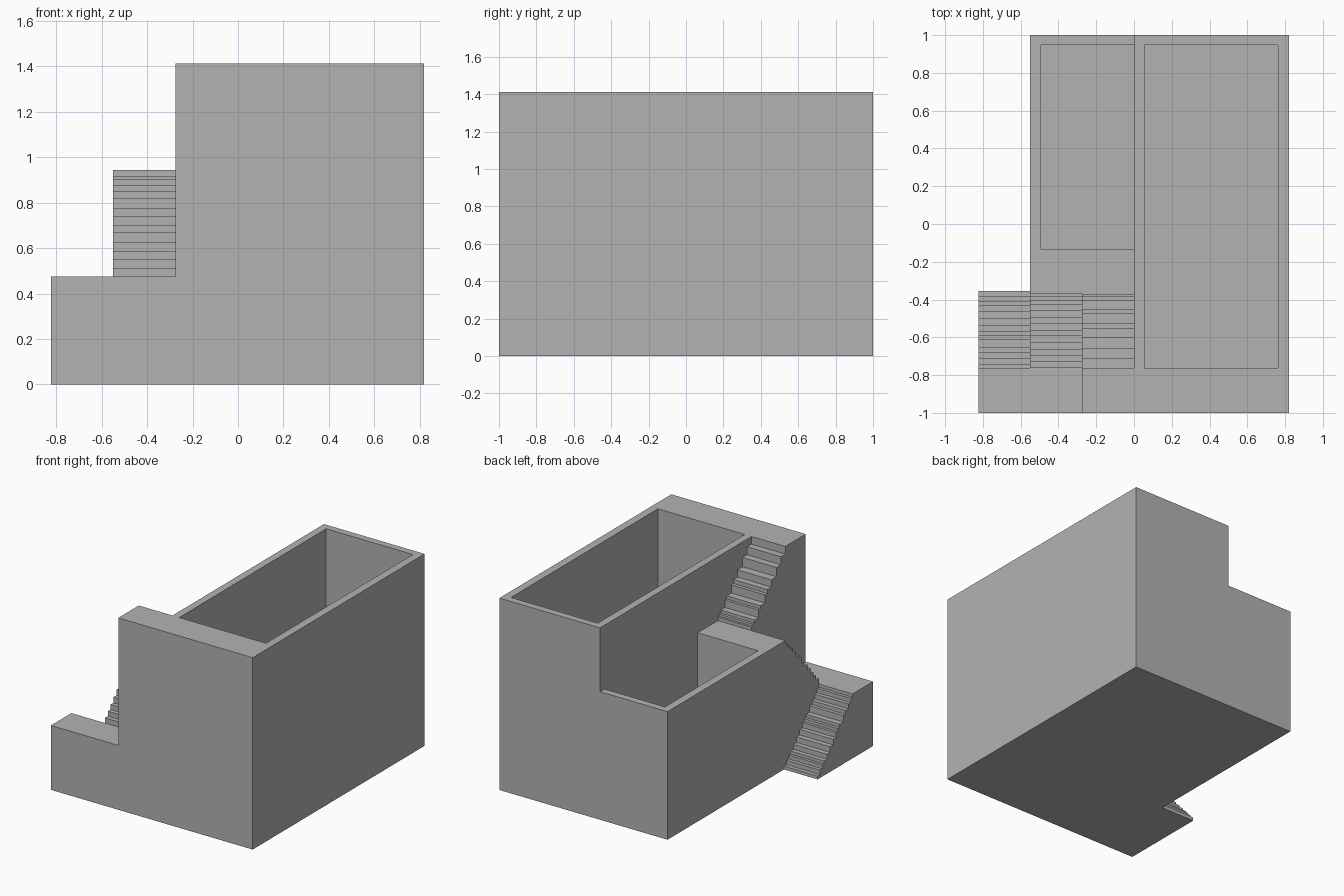
import bpy
import bmesh

cube = bpy.data.objects.get("Cube")
if cube:
    bpy.data.objects.remove(cube, do_unlink=True)

# Main levels and plan lines
LOW, MID, TOP = 0.474, 0.943, 1.413
X0, X1, X2, X3, X4 = -0.824, -0.55, -0.275, 0.0, 0.82
LANDING = -0.762          # back edge of the front landings
FLOOR = 0.055             # slab under the pits

stone = bpy.data.materials.new("plain grey")
stone.use_nodes = True
grey = (0.45, 0.45, 0.45, 1)
stone.diffuse_color = grey
stone.node_tree.nodes["Principled BSDF"].inputs["Base Color"].default_value = grey


def extrude_profile(name, points, xa, xb):
    """Solid made from a (y, z) side profile swept from xa to xb."""
    bm = bmesh.new()
    face = bm.faces.new([bm.verts.new((xa, y, z)) for y, z in points])
    geom = bmesh.ops.extrude_face_region(bm, geom=[face])["geom"]
    verts = [g for g in geom if isinstance(g, bmesh.types.BMVert)]
    bmesh.ops.translate(bm, verts=verts, vec=(xb - xa, 0, 0))
    bmesh.ops.recalc_face_normals(bm, faces=bm.faces)
    mesh = bpy.data.meshes.new(name)
    bm.to_mesh(mesh)
    bm.free()
    mesh.materials.append(stone)
    obj = bpy.data.objects.new(name, mesh)
    bpy.context.scene.collection.objects.link(obj)
    return obj


def block(name, xa, xb, ya, yb, za, zb):
    return extrude_profile(name, [(ya, za), (ya, zb), (yb, zb), (yb, za)], xa, xb)


def flight(risers, z_from, z_to):
    """Stepped outline: each riser is as tall as the tread behind it is deep."""
    ends = risers + [risers[-1] + 0.022]
    points, z = [], z_from
    for i, y in enumerate(risers):
        points.append((y, z))
        t = (ends[i + 1] - risers[0]) / (ends[-1] - risers[0])
        z = z_from + (z_to - z_from) * t
        points.append((y, z))
    return points


# Riser positions, front to back, of the three uneven flights
lower = [LANDING, -.74, -.712, -.68, -.654, -.612, -.59, -.57, -.537, -.5,
         -.463, -.43, -.41, -.384, -.355]
middle = [LANDING, -.728, -.696, -.664, -.627, -.59, -.564, -.527, -.495,
          -.458, -.43, -.405, -.385, -.37]
upper = [LANDING, -.712, -.66, -.6, -.553, -.527, -.474, -.453, -.405, -.385, -.37]

# Solid masses: outer stair, middle stair with house, upper stair with house, tall house
outer = extrude_profile(
    "lower_stair", [(-1, 0), (-1, LOW)] + flight(lower, LOW, 0), X0, X1)
centre = extrude_profile(
    "middle_stair", [(-1, 0), (-1, LOW)] + flight(middle, LOW, MID)
    + [(1, MID), (1, 0)], X1, X2)
inner = extrude_profile(
    "upper_stair", [(-1, 0), (-1, TOP)] + flight(upper, TOP, MID)
    + [(1, MID), (1, 0)], X2, X3)
building = block("stepped_building", X3, X4, -1, 1, 0, TOP)

# Open pits
tall_pit = block("tall_pit_cutter", 0.055, 0.762, LANDING, 0.948, FLOOR, TOP + 0.2)
low_pit = block("low_pit_cutter", -0.492, X3, -0.136, 0.948, FLOOR, MID + 0.2)

for other, operation in ((inner, 'UNION'), (centre, 'UNION'), (outer, 'UNION'),
                         (tall_pit, 'DIFFERENCE'), (low_pit, 'DIFFERENCE')):
    mod = building.modifiers.new(other.name, 'BOOLEAN')
    mod.operation = operation
    mod.solver = 'EXACT'
    mod.object = other

# Merge the coplanar seams into clean flat walls
clean = building.modifiers.new("flat_walls", 'DECIMATE')
clean.decimate_type = 'DISSOLVE'
clean.angle_limit = 0.01

# Bake the result and drop the helpers
bpy.context.view_layer.update()
graph = bpy.context.evaluated_depsgraph_get()
result = bpy.data.meshes.new_from_object(building.evaluated_get(graph))
building.modifiers.clear()
building.data = result
result.materials.clear()
result.materials.append(stone)
for poly in result.polygons:
    poly.material_index = 0
for helper in (outer, centre, inner, tall_pit, low_pit):
    bpy.data.objects.remove(helper, do_unlink=True)
